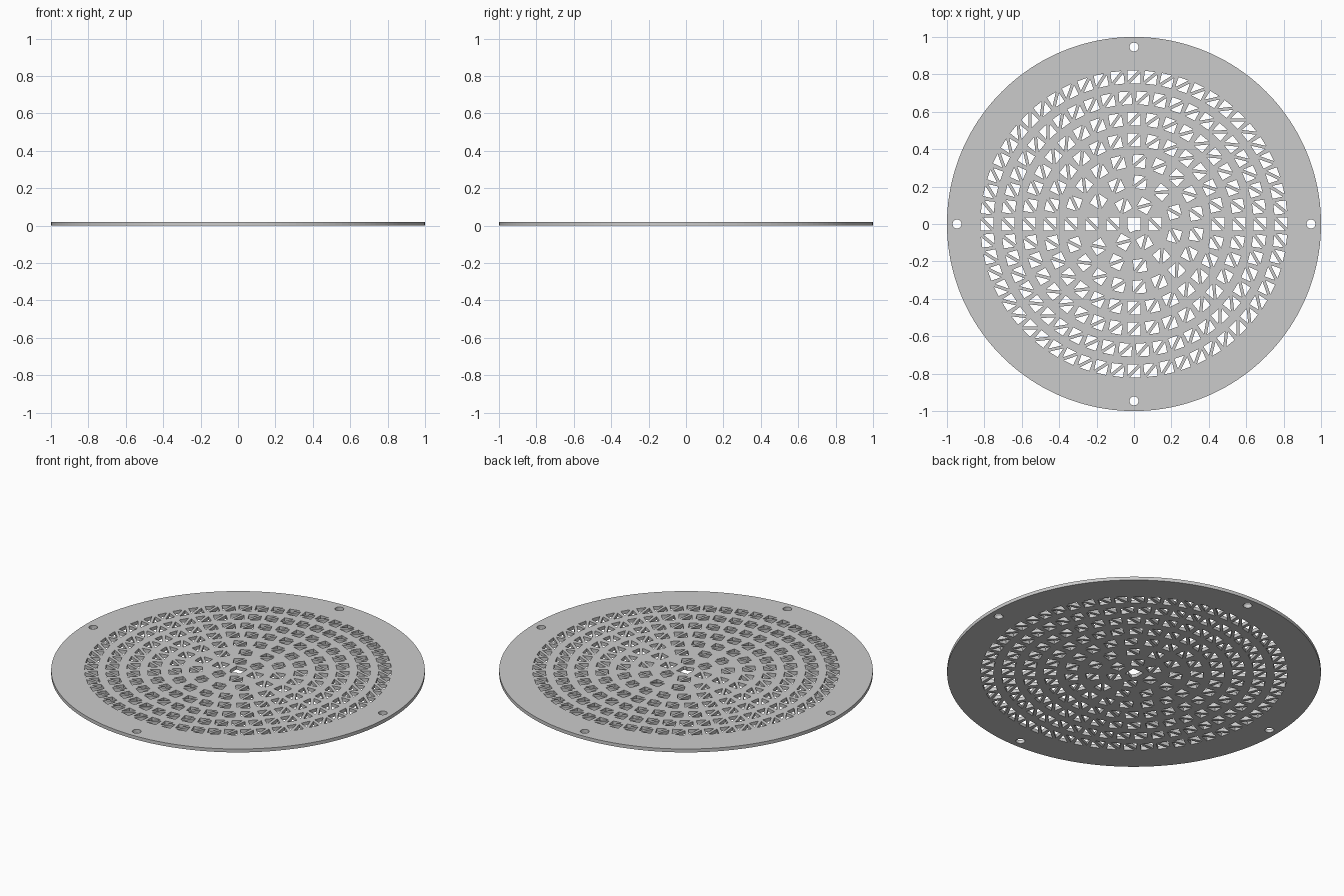
import bpy
from math import sin, cos, pi
from mathutils import Matrix, Vector

if "Cube" in bpy.data.objects:
    bpy.data.objects.remove(bpy.data.objects["Cube"])

T = 0.02          # plate thickness
PITCH = 0.1123    # distance between rings
HALF = 0.034      # half side of a square opening
BAR = 0.024       # leg trimmed from each triangle to leave the diagonal bar

curve = bpy.data.curves.new("drain_plate", 'CURVE')
curve.dimensions = '2D'
curve.fill_mode = 'BOTH'
curve.extrude = T / 2


def outline(points):
    s = curve.splines.new('POLY')
    s.points.add(len(points) - 1)
    for p, (x, y) in zip(s.points, points):
        p.co = (x, y, 0, 1)
    s.use_cyclic_u = True


def circle(cx, cy, r, n, start=0.0):
    return [(cx + r * cos(start + 2 * pi * i / n), cy + r * sin(start + 2 * pi * i / n))
            for i in range(n)]


# Outer rim
outline(circle(0, 0, 1, 160))

# Four screw holes near the rim
for k in range(4):
    a = k * pi / 2
    outline(circle(0.946 * cos(a), 0.946 * sin(a), 0.024, 24))

# Centre opening
h = 0.036
outline([(-h, h), (h, h), (h, -0.03), (0.024, -0.034), (0.014, -0.031), (-0.02, -0.046), (-h, -0.018)])

# Rings of square openings, each split by a diagonal bar into two triangles
g = BAR / 2
upper = [(HALF, HALF), (-HALF + g, HALF), (HALF, -HALF + g)]
for ring, count in enumerate((6, 11, 19, 28, 36, 46, 56), 1):
    for k in range(count):
        rot = Matrix.Rotation(pi + 2 * pi * k / count, 2)
        for sign in (1, -1):
            outline([rot @ Vector((ring * PITCH + sign * x, sign * y)) for x, y in upper])

# Turn the filled profile into a mesh standing on z = 0
tmp = bpy.data.objects.new("profile", curve)
bpy.context.collection.objects.link(tmp)
mesh = bpy.data.meshes.new_from_object(tmp.evaluated_get(bpy.context.evaluated_depsgraph_get()))
bpy.data.objects.remove(tmp)
mesh.transform(Matrix.Translation((0, 0, T / 2)))
for p in mesh.polygons:
    p.use_smooth = False
plate = bpy.data.objects.new("drain_plate", mesh)
bpy.context.collection.objects.link(plate)
